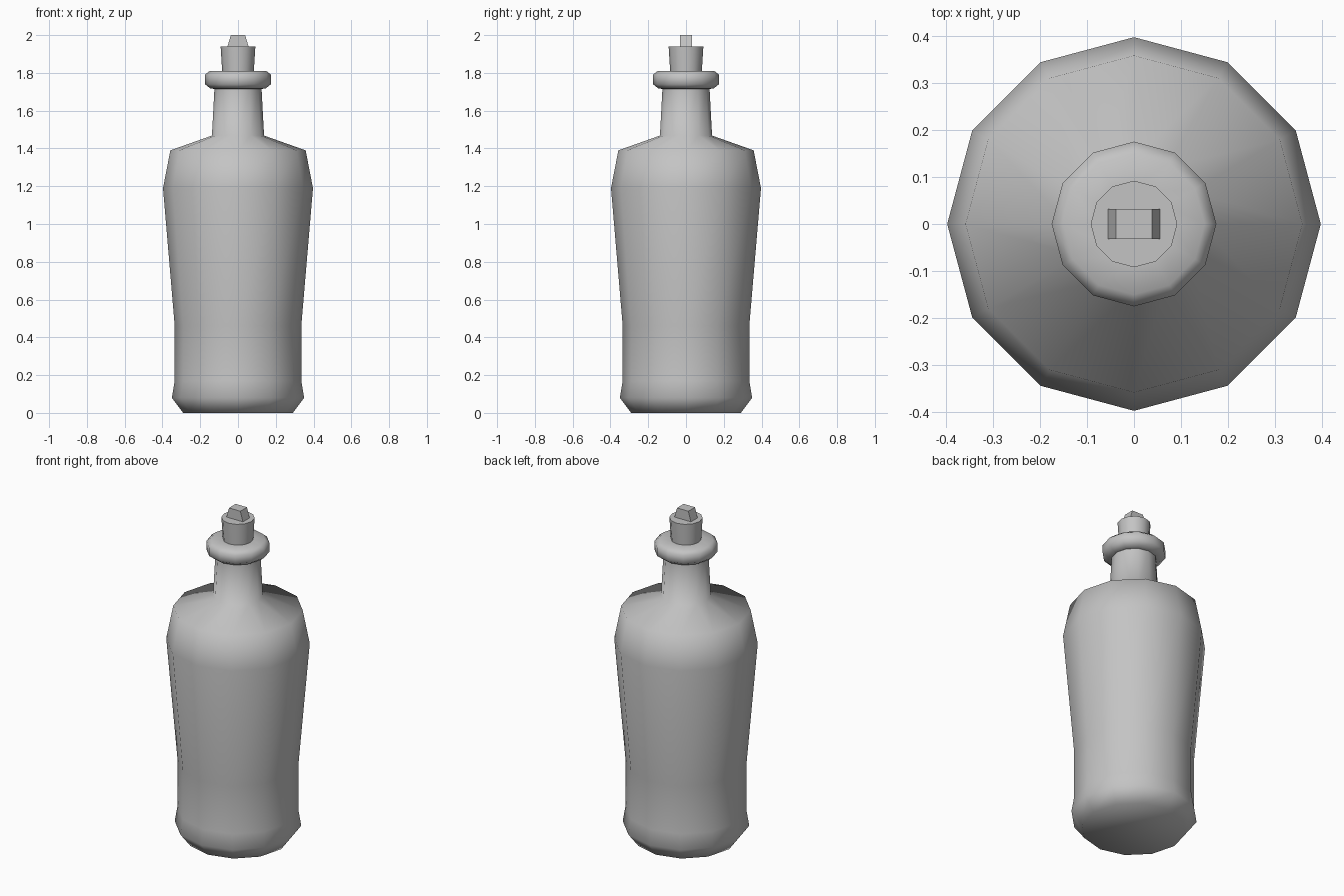
import bpy, bmesh, math

cube = bpy.data.objects.get("Cube")
if cube:
    bpy.data.objects.remove(cube, do_unlink=True)

SIDES = 12

grey = bpy.data.materials.new("plain grey")
grey.use_nodes = True
colour = (0.55, 0.55, 0.55, 1)
grey.diffuse_color = colour
grey.node_tree.nodes["Principled BSDF"].inputs["Base Color"].default_value = colour


def finish(bm, name, angle=None):
    """Turn a bmesh into a named, coloured object with smooth or flat shading."""
    bmesh.ops.recalc_face_normals(bm, faces=bm.faces)
    mesh = bpy.data.meshes.new(name)
    bm.to_mesh(mesh)
    bm.free()
    mesh.materials.append(grey)
    obj = bpy.data.objects.new(name, mesh)
    bpy.context.collection.objects.link(obj)
    if angle:
        bpy.ops.object.select_all(action='DESELECT')
        obj.select_set(True)
        bpy.context.view_layer.objects.active = obj
        bpy.ops.object.shade_smooth_by_angle(angle=math.radians(angle))
    return obj


def lathe(name, profile, angle):
    """Spin (radius, height) points about z and cap both ends."""
    bm = bmesh.new()
    rings = []
    for r, z in profile:
        turns = [math.tau * i / SIDES for i in range(SIDES)]
        rings.append([bm.verts.new((r * math.cos(a), r * math.sin(a), z)) for a in turns])
    for low, high in zip(rings, rings[1:]):
        for i in range(SIDES):
            j = (i + 1) % SIDES
            bm.faces.new((low[i], low[j], high[j], high[i]))
    bm.faces.new(rings[0][::-1])
    bm.faces.new(rings[-1])
    return finish(bm, name, angle)


# Bottle body: chamfered foot, waist, shoulder and neck
lathe("bottle_body", [
    (0.29, 0), (0.35, 0.08), (0.335, 0.17), (0.335, 0.46),
    (0.397, 1.19), (0.358, 1.39), (0.138, 1.468), (0.124, 1.73),
], 75)

# Rounded lip around the mouth
lathe("bottle_lip", [
    (0.12, 1.715), (0.145, 1.717), (0.175, 1.74), (0.175, 1.79),
    (0.15, 1.81), (0.08, 1.81),
], 75)

# Stopper, widening a little upward
lathe("stopper", [(0.082, 1.78), (0.092, 1.94)], 40)

# Tapered grip on the stopper
bm = bmesh.new()
bmesh.ops.create_cube(bm, size=1)
for v in bm.verts:
    top = v.co.z > 0
    v.co.x *= 0.076 if top else 0.114
    v.co.y *= 0.064
    v.co.z = 2.0 if top else 1.935
finish(bm, "stopper_grip")
